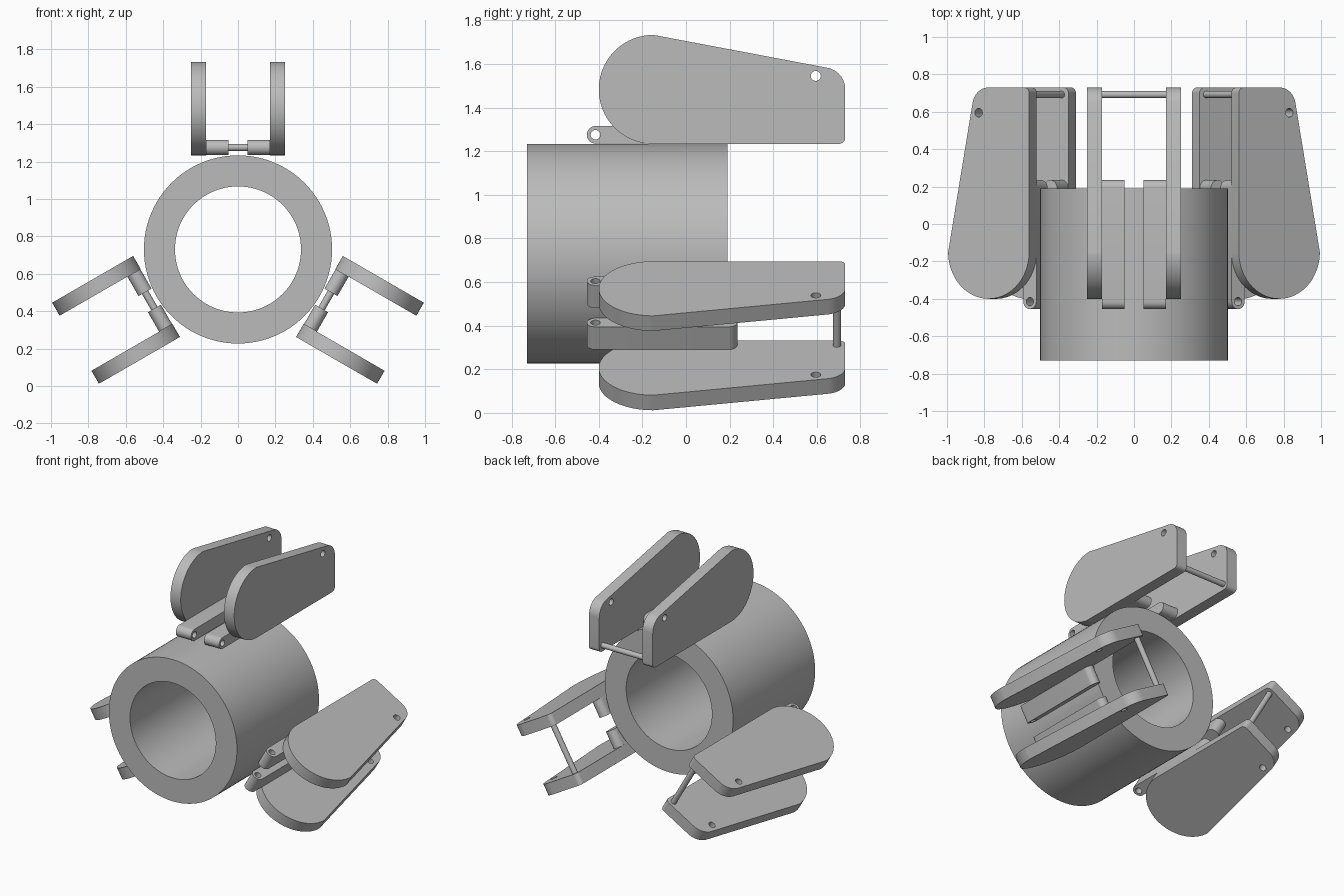
import bpy, bmesh
from math import radians, cos, sin, tan, pi
from mathutils import Matrix, Vector

cube = bpy.data.objects.get("Cube")
if cube:
    bpy.data.objects.remove(cube)

grey = bpy.data.materials.new("plain grey")
grey.use_nodes = True
GREY = (0.5, 0.5, 0.5, 1)
grey.diffuse_color = GREY
grey.node_tree.nodes["Principled BSDF"].inputs["Base Color"].default_value = GREY

AXIS = Vector((0, 0, 0.73))   # centre line of the tube, along y
TUBE_R, BORE_R = 0.503, 0.337


def arc(cx, cy, r, start, end, n=16):
    """Points on an arc, angles in degrees."""
    angles = [radians(start + (end - start) * i / n) for i in range(n + 1)]
    return [(cx + r * cos(a), cy + r * sin(a)) for a in angles]


def circle(cx, cy, r, n=32):
    return arc(cx, cy, r, 0, 360, n)[:-1]


def extrude_outline(name, loops, thickness, place):
    """Fill closed outlines (later ones are holes), extrude and place them."""
    curve = bpy.data.curves.new(name + "_outline", 'CURVE')
    curve.dimensions = '2D'
    curve.fill_mode = 'BOTH'
    curve.extrude = thickness / 2
    for loop in loops:
        spline = curve.splines.new('POLY')
        spline.points.add(len(loop) - 1)
        for point, (x, y) in zip(spline.points, loop):
            point.co = (x, y, 0, 1)
        spline.use_cyclic_u = True
    helper = bpy.data.objects.new(name + "_helper", curve)
    mesh = bpy.data.meshes.new_from_object(helper)
    bpy.data.objects.remove(helper)
    bpy.data.curves.remove(curve)
    bm = bmesh.new()
    bm.from_mesh(mesh)
    bmesh.ops.remove_doubles(bm, verts=bm.verts, dist=1e-5)
    bmesh.ops.recalc_face_normals(bm, faces=bm.faces)
    bm.transform(place)
    bm.to_mesh(mesh)
    bm.free()
    return finish(name, mesh)


def finish(name, mesh):
    mesh.name = name
    mesh.materials.clear()
    mesh.materials.append(grey)
    obj = bpy.data.objects.new(name, mesh)
    bpy.context.collection.objects.link(obj)
    bpy.ops.object.select_all(action='DESELECT')
    obj.select_set(True)
    bpy.context.view_layer.objects.active = obj
    bpy.ops.object.shade_smooth_by_angle(angle=radians(25))
    return obj


# Outline x -> y, outline y -> z, thickness -> x
SIDEWAYS = Matrix(((0, 0, 1, 0), (1, 0, 0, 0), (0, 1, 0, 0), (0, 0, 0, 1)))

# Tube, open at both ends
stand = Matrix.Rotation(pi / 2, 4, 'X')
extrude_outline("tube", [circle(0, 0, TUBE_R, 96), circle(0, 0, BORE_R, 96)], 0.92,
                Matrix.Translation(AXIS + Vector((0, -0.27, 0))) @ stand)

# Side plate outline, heights measured from the tube's centre line
BASE, TOP, END, NOSE = 0.503, 1.003, 0.73, -0.15
slope, corner_r, foot_r = radians(10.7), 0.1, 0.03
edge_top = TOP - tan(slope) * (END - NOSE)
corner_y = END - corner_r
corner_z = edge_top + tan(slope) * corner_r - corner_r / cos(slope)
plate = (arc(NOSE, (BASE + TOP) / 2, (TOP - BASE) / 2, 90, 270, 40)
         + arc(END - foot_r, BASE + foot_r, foot_r, -90, 0, 8)
         + arc(corner_y, corner_z, corner_r, 0, 90 - 10.7, 14))
plate_hole = circle(0.595, 0.815, 0.023)

# Hinge bar outline, rounded at both ends
BAR_Z, BAR_R = 0.545, 0.04
bar = arc(-0.415, BAR_Z, BAR_R, 90, 270) + arc(0.195, BAR_Z, BAR_R, -90, 90)
bar_hole = circle(-0.415, BAR_Z, 0.022)

# Three fin brackets around the tube
for fin, turn in (("top", 0), ("left", 120), ("right", -120)):
    ring = Matrix.Translation(AXIS) @ Matrix.Rotation(radians(turn), 4, 'Y')
    for side, sign in (("a", 1), ("b", -1)):
        for part, loops, x, width in (("plate", [plate, plate_hole], 0.21, 0.08),
                                      ("hinge_bar", [bar, bar_hole], 0.11, 0.12)):
            extrude_outline(f"{fin}_{part}_{side}", loops, width,
                            ring @ Matrix.Translation((sign * x, 0, 0)) @ SIDEWAYS)
    # Cross rod joining the two plates
    extrude_outline(f"{fin}_cross_rod", [circle(0.692, BAR_Z, 0.019)], 0.36,
                    ring @ SIDEWAYS)
